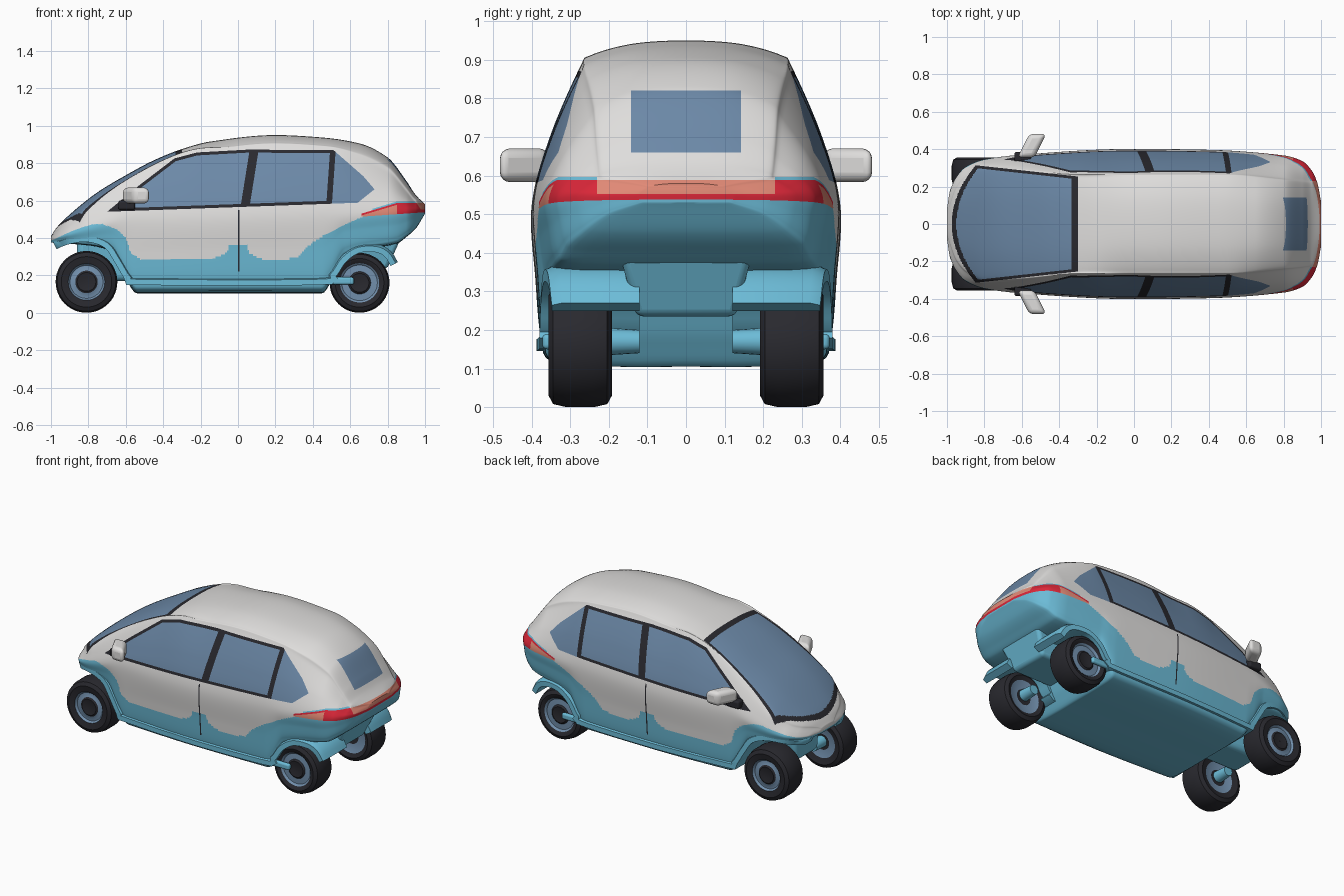
import bpy, bmesh, math
from mathutils import Vector

cube = bpy.data.objects.get("Cube")
if cube:
    bpy.data.objects.remove(cube)


def material(name, r, g, b):
    m = bpy.data.materials.new(name)
    m.use_nodes = True
    m.diffuse_color = (r, g, b, 1)
    m.node_tree.nodes["Principled BSDF"].inputs["Base Color"].default_value = (r, g, b, 1)
    return m


MATS = [material("white_paint", .74, .73, .72), material("sky_blue_paint", .15, .5, .68),
        material("blue_glass", .15, .25, .39), material("black_rubber", .022, .022, .028),
        material("red_lens", .7, .02, .04), material("amber_lens", .75, .25, .18),
        material("rim_blue_grey", .17, .28, .42)]
WHITE, BLUE, GLASS, BLACK, RED, AMBER, RIM = range(len(MATS))


def make(name, verts, faces, rule, angle=40, cuts=()):
    """Mesh object, split along the cut planes and coloured by rule(centre)."""
    me = bpy.data.meshes.new(name)
    me.from_pydata(verts, [], faces)
    bm = bmesh.new()
    bm.from_mesh(me)
    bmesh.ops.recalc_face_normals(bm, faces=bm.faces)
    for co, no, region in cuts:
        part = [f for f in bm.faces if region(f.calc_center_median())]
        geom = {e for f in part for e in (*f.verts, *f.edges, f)}
        bmesh.ops.bisect_plane(bm, geom=list(geom), dist=1e-5, plane_co=co, plane_no=no)
    for f in bm.faces:
        f.material_index = rule(f.calc_center_median()) if callable(rule) else rule
    bm.to_mesh(me)
    bm.free()
    for m in MATS:
        me.materials.append(m)
    ob = bpy.data.objects.new(name, me)
    bpy.context.collection.objects.link(ob)
    bpy.ops.object.select_all(action='DESELECT')
    bpy.context.view_layer.objects.active = ob
    ob.select_set(True)
    bpy.ops.object.shade_smooth_by_angle(angle=math.radians(angle))
    return ob


def curve(*pts):
    """Monotone smooth function through (x, value) points."""
    n = len(pts)
    s = [(pts[i + 1][1] - pts[i][1]) / (pts[i + 1][0] - pts[i][0]) for i in range(n - 1)]
    t = [s[0]] + [2 * a * b / (a + b) if a * b > 0 else 0 for a, b in zip(s, s[1:])] + [s[-1]]

    def f(x):
        x = min(max(x, pts[0][0]), pts[-1][0])
        i = 0
        while i < n - 2 and x > pts[i + 1][0]:
            i += 1
        h = pts[i + 1][0] - pts[i][0]
        u = (x - pts[i][0]) / h
        a, b = pts[i][1], pts[i + 1][1]
        return a + (b - a) * u * u * (3 - 2 * u) + h * u * (1 - u) * (t[i] * (1 - u) - t[i + 1] * u)
    return f


def spline(key, counts):
    """Points along a smooth curve; the first and last keys only guide it."""
    key = [Vector(k) for k in key]
    out = []
    for i, n in enumerate(counts):
        a, b, c, d = key[i:i + 4]
        for k in range(n):
            t = k / n
            out.append(.5 * (2 * b + (c - a) * t + (2 * a - 5 * b + 4 * c - d) * t * t
                             + (3 * b - a - 3 * c + d) * t ** 3))
    return out + [key[-2]]


# Body shape along its length
top = curve((-1, .41), (-.97, .455), (-.9, .525), (-.75, .645), (-.6, .735), (-.45, .815), (-.3, .875),
            (-.15, .915), (.2, .95), (.45, .937), (.65, .905), (.8, .83), (.9, .705), (.95, .63), (1, .58))
bottom = curve((-1, .375), (-.8, .36), (-.68, .33), (-.6, .18), (-.54, .105), (.45, .105), (.5, .17),
               (.57, .3), (.7, .34), (.85, .37), (.9, .405), (.95, .45), (1, .53))
width = curve((-1, .08), (-.985, .17), (-.95, .25), (-.9, .305), (-.8, .345), (-.6, .37), (0, .4),
              (.4, .395), (.8, .365), (.9, .335), (.95, .285), (.98, .22), (1, .12))
roof_width = curve((-1, .06), (-.95, .2), (-.9, .26), (-.8, .31), (-.6, .3), (-.3, .275), (.5, .275),
                   (.8, .25), (.95, .23), (1, .1))
belt = curve((-1, .392), (-.8, .45), (-.6, .5), (0, .52), (1, .55))
crown = curve((-1, .008), (-.9, .05), (-.8, .06), (-.6, .045), (-.3, .036), (0, .07), (.5, .07),
              (.7, .09), (.9, .06), (1, .012))
blue_line = curve((-1, .385), (-.85, .45), (-.75, .475), (-.66, .45), (-.6, .4), (-.57, .32), (-.5, .285),
                  (-.15, .29), (-.06, .32), (-.04, .365), (.04, .365), (.06, .32), (.15, .285), (.3, .29),
                  (.38, .36), (.55, .46), (.7, .52), (.85, .54), (1, .54))

WINDOW = [Vector(p) for p in ((-.7, .54), (.64, .588), (.73, .66), (.67, .73), (.51, .87), (.05, .872),
                              (-.22, .857), (-.34, .825), (-.53, .68))]
SIDES = list(zip(WINDOW, WINDOW[1:] + WINDOW[:1]))
FRAME = .016
# Pillars: x at the sill, lean, half thickness
PILLARS = ((.035, .16, .024), (.485, .07, .015))


def inset(p):
    """Depth of a point inside the convex side window outline."""
    return min((b - a).normalized().cross(p - a) for a, b in SIDES)


def lamp_high(x):
    return min(.588, .53 + .3 * (x - .66))


def paint(c):
    x, y, z = c.x, abs(c.y), c.z
    # Windscreen with black surround
    edge = .24 - (x + .31) * .11 - y
    base = x + .975 - 1.3 * y * y
    if x < -.3 and z > belt(x) and edge > -.015 and base > 0:
        return GLASS if edge > 0 and base > .025 and x < -.335 else BLACK
    # Side windows and pillars
    d = inset(Vector((x, z))) if y > .22 and z > .53 else -1
    if d > 0:
        pillar = any(abs(x - p - k * (z - .55)) < t for p, k, t in PILLARS)
        return BLACK if pillar or x < -.59 or (x < .5 and d < FRAME) else GLASS
    # Tail lamp band, amber framed in red, with a blue lip above
    high = lamp_high(x)
    if x > .66 and .515 + .07 * (x - .68) < z < high:
        if y < .23 and x > .9:
            return AMBER if z > .552 else RED
        return AMBER if x < .85 and z < high - .01 else RED
    if x > .72 and y > .23 and high <= z < high + .008:
        return BLUE
    # Rear window
    if x > .75 and .66 < z < .82 and y < .142:
        return GLASS
    # Door seam and two-tone paint
    if abs(x - .005) < .004 and .22 < z < .55 and y > .2:
        return BLACK
    return BLUE if z < blue_line(x) else WHITE


def paint_cuts():
    """Planes along the straight colour borders, each with the region it splits."""
    def glass(c):
        return abs(c.y) > .21 and .52 < c.z < .89 and -.72 < c.x < .75

    def lamp(c):
        return c.x > .64 and .5 < c.z < .61

    def screen(c):
        return c.x < -.28 and c.z > .48 and abs(c.y) < .36

    def hatch(c):
        return c.x > .72 and c.z > .63 and abs(c.y) < .2

    def door(c):
        return abs(c.x) < .05 and .2 < c.z < .57

    cuts = []
    for a, b in SIDES:
        n = Vector((a.y - b.y, 0, b.x - a.x)).normalized()
        cuts += [(Vector((a.x, 0, a.y)) + n * d, n, glass) for d in (0, FRAME)]
    for p, k, t in PILLARS:
        cuts += [((p + s * t, 0, .55), (1, 0, -k), glass) for s in (-1, 1)]
    cuts.append(((-.59, 0, 0), (1, 0, 0), glass))
    cuts += [((.68, 0, .515), (-.07, 0, 1), lamp), ((.85, 0, 0), (1, 0, 0), lamp)]
    for d in (0, -.01, .008):
        cuts += [((.66, 0, .53 + d), (-.3, 0, 1), lamp), ((0, 0, .588 + d), (0, 0, 1), lamp)]
    cuts.append(((0, 0, .552), (0, 0, 1), lamp))
    cuts += [((x, 0, 0), (1, 0, 0), screen) for x in (-.335, -.3)]
    cuts += [((0, 0, z), (0, 0, 1), hatch) for z in (.66, .82)]
    cuts += [((x, 0, 0), (1, 0, 0), door) for x in (.001, .009)]
    for s in (-1, 1):
        cuts += [((-.31, s * (.24 + d), 0), (.11, s, 0), screen) for d in (0, .015)]
        cuts += [((0, s * .142, 0), (0, 1, 0), hatch), ((0, s * .23, 0), (0, 1, 0), lamp)]
    return cuts


def section(x):
    """Smooth half cross-section from floor centre to roof centre."""
    zb, zt, zm, w, wr, c = (f(x) for f in (bottom, top, belt, width, roof_width, crown))
    wl, h, zs = w * .94, zm - zb, zt - c
    key = [(0, zb), (wl / 2, zb), (wl * .92, zb + .03 * h), (wl, zb + .18 * h),
           (wl * .4 + w * .6, zb + .55 * h), (w, zm), (w + (wr - w) * .38, (zm + zs) / 2),
           (wr, zs), (wr * .9, zs + .45 * c), (wr / 2, zt - .12 * c), (0, zt)]
    key = [(-key[1][0], key[1][1])] + key + [(-key[-2][0], key[-2][1])]
    return spline(key, (3, 3, 4, 16, 18, 18, 18, 8, 10, 10))


def build_body(steps=280):
    verts, faces = [], []
    for i in range(steps + 1):
        u = 2 * i / steps - 1
        x = .3 * u + .7 * math.sin(math.pi / 2 * u)
        half = section(x)
        ring = [(x, p.x, p.y) for p in half] + [(x, -p.x, p.y) for p in half[-2:0:-1]]
        m = len(ring)
        verts += ring
        if i:
            o = (i - 1) * m
            faces += [(o + j, o + (j + 1) % m, o + m + (j + 1) % m, o + m + j) for j in range(m)]
    # Nose and tail closed by rows from side to side
    for o in (0, steps * m):
        faces += [(o, o + 1, o + m - 1), (o + m // 2, o + m // 2 - 1, o + m // 2 + 1)]
        faces += [(o + j, o + j + 1, o + m - j - 1, o + m - j) for j in range(1, m // 2 - 1)]
    make("body_shell", verts, faces, paint, cuts=paint_cuts())


def block(name, x0, x1, y0, y1, z0, z1, mat, bevel=.02, taper=1.0):
    mid = (y0 + y1) / 2
    verts = [(x, mid + (y - mid) * (taper if z == z0 else 1), z)
             for x in (x0, x1) for y in (y0, y1) for z in (z0, z1)]
    ob = make(name, verts, [(0, 1, 3, 2), (4, 5, 7, 6), (0, 1, 5, 4), (2, 3, 7, 6),
                            (0, 2, 6, 4), (1, 3, 7, 5)], mat)
    mod = ob.modifiers.new("soft_edges", 'BEVEL')
    mod.width, mod.segments = bevel, 4
    return ob


def lathe(name, centre, profile, colours, n=48):
    """Turn (radius, y offset) points about the y axis."""
    verts, faces, mats = [], [], []
    for r, dy in profile:
        for k in range(n):
            a = 2 * math.pi * k / n
            verts.append((centre[0] + r * math.cos(a), centre[1] + dy, centre[2] + r * math.sin(a)))
    for i in range(len(profile) - 1):
        for k in range(n):
            faces.append((i * n + k, i * n + (k + 1) % n, (i + 1) * n + (k + 1) % n, (i + 1) * n + k))
            mats.append(colours[i])
    ob = make(name, verts, faces, BLACK, 35)
    for f, m in zip(ob.data.polygons, mats):
        f.material_index = m


def fender_rail(name, s):
    """Wheel arches joined by the sill, as one swept strip."""
    key = [(-1, .34), (-.98, .36), (-.9, .39), (-.8, .4), (-.7, .365), (-.64, .28), (-.58, .185),
           (-.52, .17), (.42, .17), (.5, .2), (.56, .285), (.64, .34), (.74, .345), (.8, .315),
           (.835, .26), (.85, .23)]
    path = spline(key, [4] * (len(key) - 3))
    verts, faces = [], []
    for i, p in enumerate(path):
        a, b = path[max(i - 1, 0)], path[min(i + 1, len(path) - 1)]
        d = (b - a).normalized() * .022
        y = width(p.x) * .97
        for yy, k in ((.12, 1), (y - .03, 1), (y, .4), (y, -1), (.12, -1)):
            verts.append((p.x - d.y * k, s * yy, p.y + d.x * k))
        if i:
            o = i * 5
            faces += [(o - 5 + j, o - 5 + (j + 1) % 5, o + (j + 1) % 5, o + j) for j in range(5)]
    faces += [tuple(range(5)), tuple(range(len(verts) - 5, len(verts)))]
    make(name, verts, faces, BLUE, 45)


build_body()
block("front_underbody", -.86, -.5, -.14, .14, .17, .4, BLUE, .03, .8)
# Rear underbody leans back towards its top
rear = block("rear_underbody", .42, .84, -.18, .18, .235, .43, BLUE, .02, .72)
for v in rear.data.vertices:
    if v.co.x > .5:
        v.co.x += (v.co.z - .33) * .45

for side, s in (("left", 1), ("right", -1)):
    fender_rail(side + "_fender_rail", s)
    # Wheels: tyre, rim ring, dark hub
    for end, x, r, rim in (("front", -.81, .165, .098), ("rear", .65, .16, .105)):
        prof = [(.001, -.06), (.05, -.06), (rim, -.07), (r - .03, -.082), (r - .008, -.07), (r, -.035),
                (r, .035), (r - .008, .07), (r - .03, .082), (rim, .074), (rim - .01, .062), (.06, .064),
                (.05, .072), (.02, .066), (.001, .066)]
        cols = [BLACK, RIM] + [BLACK] * 7 + [RIM] * 2 + [BLACK] * 3
        lathe(f"{side}_{end}_wheel", (x, s * .274, r), [(a, s * b) for a, b in prof], cols)
        lathe(f"{side}_{end}_axle", (x, s * .16, .17),
              [(.001, -s * .04), (.03, -s * .04), (.036, s * .05), (.001, s * .06)], [BLUE] * 3, 20)
    block(side + "_trailing_arm", .42, .62, *sorted((s * .345, s * .372)), .15, .19, BLUE, .012)
    # Door mirror and its black foot
    mirror = block(side + "_mirror", -.59, -.5, *sorted((s * .355, s * .482)), .583, .67, WHITE, .025)
    for v in mirror.data.vertices:
        v.co.x += (abs(v.co.y) - .42) * .5
    block(side + "_mirror_foot", -.64, -.55, *sorted((s * .33, s * .385)), .55, .6, BLACK, .012)
